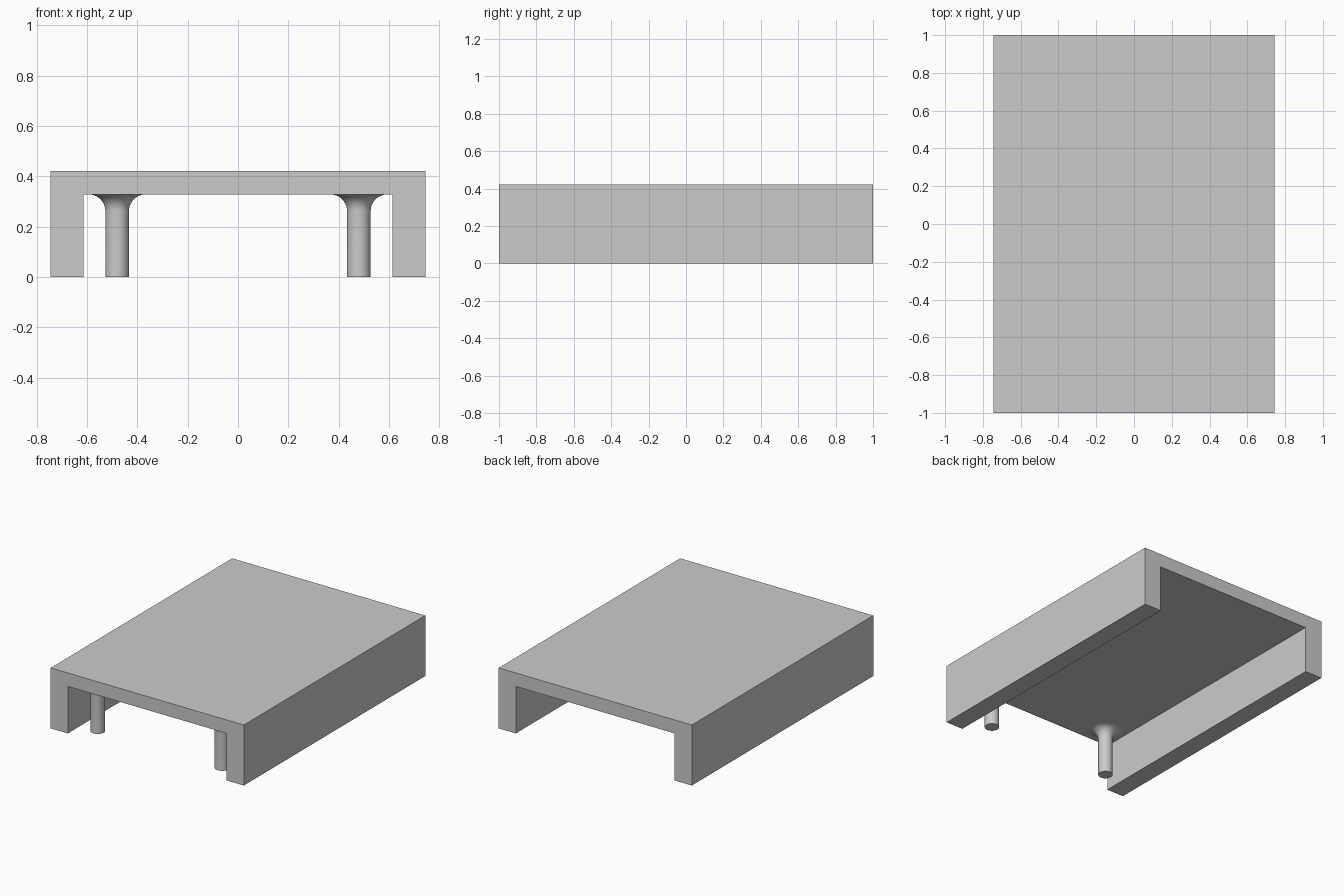
import bpy, bmesh, math

if "Cube" in bpy.data.objects:
    bpy.data.objects.remove(bpy.data.objects["Cube"])

grey = bpy.data.materials.new("light grey")
grey.diffuse_color = (0.6, 0.6, 0.6, 1)
grey.use_nodes = True
grey.node_tree.nodes["Principled BSDF"].inputs["Base Color"].default_value = grey.diffuse_color

W, IN, L = 0.745, 0.613, 1.0      # outer half width, inner half width, half length
TOP, UNDER = 0.422, 0.328         # top surface and underside of the slab
LEG_X, LEG_Y, LEG_R, FLARE = 0.48, -0.86, 0.047, 0.066


def add_object(name, bm):
    bmesh.ops.recalc_face_normals(bm, faces=bm.faces)
    mesh = bpy.data.meshes.new(name)
    bm.to_mesh(mesh)
    bm.free()
    mesh.materials.append(grey)
    obj = bpy.data.objects.new(name, mesh)
    bpy.context.collection.objects.link(obj)
    return obj


# Channel-shaped deck: slab with a wall along each long side
bm = bmesh.new()
half = [(IN, UNDER), (IN, 0), (W, 0), (W, TOP)]
outline = half + [(-x, z) for x, z in reversed(half)]
face = bm.faces.new([bm.verts.new((x, -L, z)) for x, z in outline])
ext = bmesh.ops.extrude_face_region(bm, geom=[face])
bmesh.ops.translate(bm, vec=(0, 2 * L, 0),
                    verts=[g for g in ext["geom"] if isinstance(g, bmesh.types.BMVert)])
add_object("deck", bm)


# Round leg that flares into the underside with a quarter-circle fillet
def leg(name, x):
    bm = bmesh.new()
    profile = [(0, 0), (LEG_R, 0)]
    for i in range(11):
        a = math.pi / 2 * i / 10
        profile.append((LEG_R + FLARE * (1 - math.cos(a)),
                        UNDER - FLARE * (1 - math.sin(a))))
    verts = [bm.verts.new((r, 0, z)) for r, z in profile]
    edges = [bm.edges.new(pair) for pair in zip(verts, verts[1:])]
    bmesh.ops.spin(bm, geom=verts + edges, cent=(0, 0, 0), axis=(0, 0, 1),
                   angle=2 * math.pi, steps=40)
    bmesh.ops.remove_doubles(bm, verts=bm.verts, dist=1e-5)
    obj = add_object(name, bm)
    obj.location = (x, LEG_Y, 0)
    bpy.ops.object.select_all(action='DESELECT')
    obj.select_set(True)
    bpy.context.view_layer.objects.active = obj
    bpy.ops.object.shade_smooth_by_angle(angle=math.radians(35))


leg("left_front_leg", -LEG_X)
leg("right_front_leg", LEG_X)
